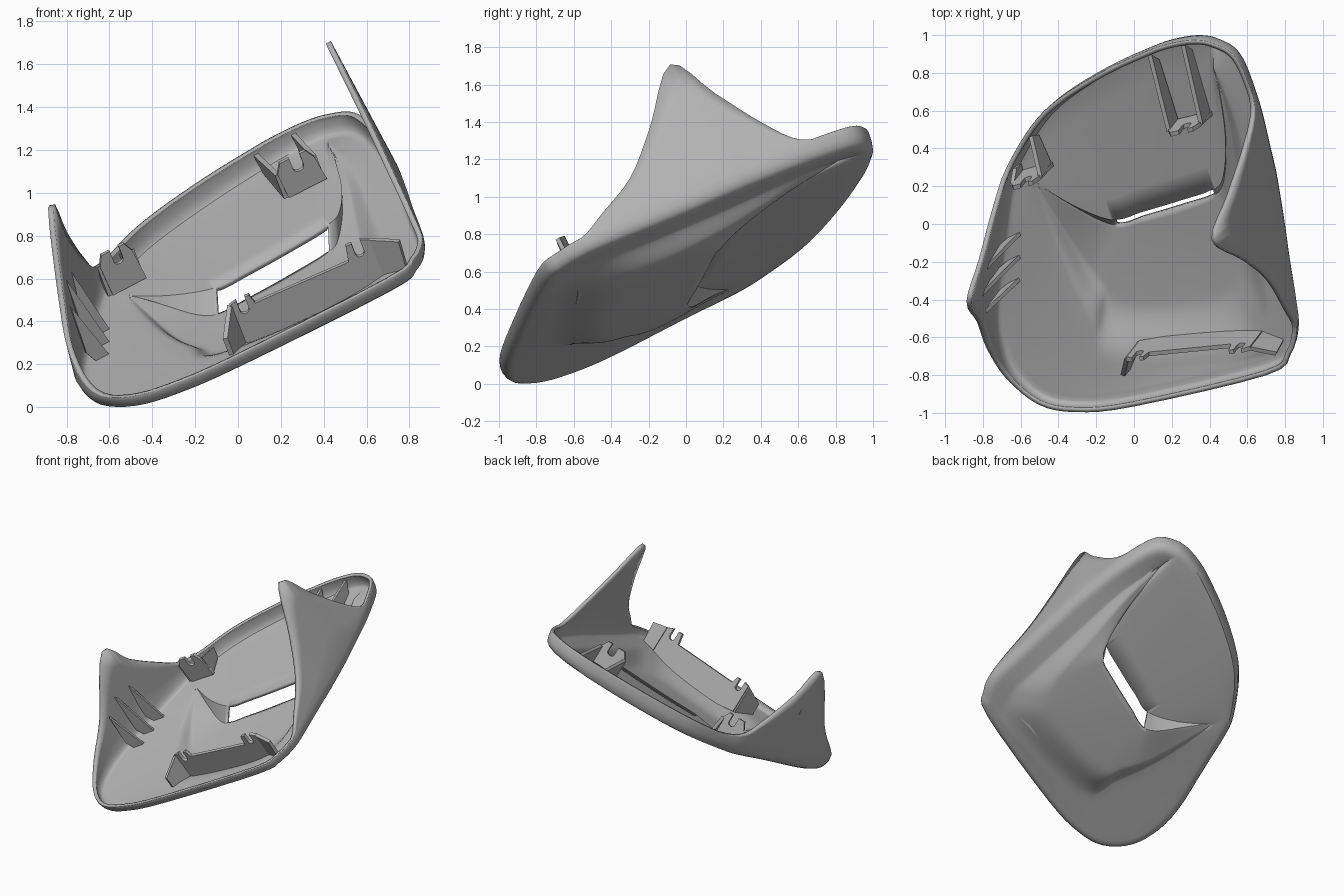
import bpy, bmesh, math
from mathutils import Vector

if "Cube" in bpy.data.objects:
    bpy.data.objects.remove(bpy.data.objects["Cube"])

grey = bpy.data.materials.new("plain_grey")
grey.use_nodes = True
grey.diffuse_color = (0.45, 0.45, 0.45, 1)
grey.node_tree.nodes["Principled BSDF"].inputs["Base Color"].default_value = (0.45, 0.45, 0.45, 1)

SLOPE_X, SLOPE_Y, BASE = 0.389, 0.501, 0.71
UP = Vector((-SLOPE_X, -SLOPE_Y, 1)).normalized()


def place(x, y, rise=0.0, drop=0.0):
    """Point over the tilted rim plane: rise along its normal, drop straight down."""
    return Vector((x, y, BASE + SLOPE_X * x + SLOPE_Y * y - drop)) + UP * rise


def floor_drop(x, y):
    """The floor is a shallow dish, deepest near the slot."""
    return 0.137 - 0.075 * ((x - .05) ** 2 + (y - .05) ** 2)


def smooth(t):
    t = max(0.0, min(1.0, t))
    return t * t * (3 - 2 * t)


def spline(keys, n):
    """Smooth curve through all keys but the first and last, n samples a span."""
    k = [Vector(p) for p in keys]
    out = []
    for a, b, c, d in zip(k, k[1:], k[2:], k[3:]):
        for i in range(n):
            t = i / n
            out.append(0.5 * (2 * b + (c - a) * t + (2 * a - 5 * b + 4 * c - d) * t * t
                              + (3 * b - a - 3 * c + d) * t ** 3))
    return out + [k[-2]]


def finish(bm, name, angle=35):
    bmesh.ops.remove_doubles(bm, verts=bm.verts, dist=0.0005)
    bmesh.ops.recalc_face_normals(bm, faces=bm.faces)
    mesh = bpy.data.meshes.new(name)
    bm.to_mesh(mesh)
    bm.free()
    mesh.materials.append(grey)
    ob = bpy.data.objects.new(name, mesh)
    bpy.context.collection.objects.link(ob)
    bpy.ops.object.select_all(action='DESELECT')
    ob.select_set(True)
    bpy.context.view_layer.objects.active = ob
    bpy.ops.object.shade_smooth_by_angle(angle=math.radians(angle))
    return ob


def sheet(bm, rows, keep=lambda i: True):
    grid = [[bm.verts.new(p) for p in row] for row in rows]
    for r, s in zip(grid, grid[1:]):
        for i in range(len(r) - 1):
            if keep(i):
                bm.faces.new((r[i], r[i + 1], s[i + 1], s[i]))


# Rim outline (x, y, height of the edge above the rim plane), from the back round
rim_back = [(.41, .955, 0), (.35, .967, 0), (.28, .965, 0), (.18, .945, 0), (.08, .91, 0),
            (-.14, .81, 0), (-.37, .67, 0), (-.52, .53, 0), (-.655, .31, .05)]
rim_front = [(-.655, .31, .05), (-.69, .17, .2), (-.71, 0, .43), (-.725, -.13, .65), (-.755, -.4, .28),
             (-.74, -.6, .13), (-.66, -.8, .03), (-.5, -.94, 0), (-.3, -.98, 0), (0, -.95, 0),
             (.7, -.785, 0), (.82, -.68, 0), (.855, -.55, .01), (.84, -.41, .09), (.805, -.2, .22),
             (.775, 0, .44), (.735, .24, .735), (.705, .37, .47), (.675, .5, .21), (.64, .63, .03),
             (.57, .82, 0), (.505, .91, 0), (.41, .955, 0)]
# Scoop footprint: stepped back edge with two wings, then the soft front edge
step_keys = [(.43, .83), (.475, .5), (.47, .28), (.42, .19), (.25, .13), (.05, .07),
             (-.1, .03), (-.3, .1), (-.52, .23)]
soft_keys = [(-.52, .23), (-.46, .02), (-.36, -.25), (-.24, -.5), (-.11, -.73), (.56, -.71),
             (.71, -.55), (.69, -.25), (.62, .2), (.56, .5), (.49, .7), (.43, .83)]

outline = (spline([rim_front[-2]] + rim_back + [rim_front[1]], 11)[:-1]
           + spline([rim_back[-2]] + rim_front + [rim_back[1]], 4)[:-1])
step = spline(step_keys[:1] + step_keys + step_keys[-1:], 11)
soft = spline(soft_keys[:1] + soft_keys + soft_keys[-1:], 8)
footprint = step[:-1] + soft[:-1]
N = len(step) - 1
SLOT = (N * 3 // 8, N * 6 // 8)
DEPTH = 0.115

# Outer part of the shell: floor, tight wall, rim and the two raised fins
columns = []
for i, (p, c) in enumerate(zip(outline, footprint)):
    t = outline[(i + 1) % len(outline)] - outline[i - 1]
    inward = Vector((-t.y, t.x, 0)).normalized()
    wall = 0.08 + 0.03 * p.y - 0.04 * p.x * max(p.y, 0)
    fin = max(p.z, 0.012)
    start = place(c.x, c.y, 0, floor_drop(c.x, c.y))

    def edge(inset, rise):
        q = p + inward * inset
        return place(q.x, q.y, rise)
    foot = edge(.05, -wall)
    col = [start.lerp(foot, k / 6) for k in range(7)]
    col += [edge(.028, -wall * .95), edge(.013, -wall * .78), edge(.005, -wall * .45), edge(0, 0)]
    col += [edge(.1 * fin * k / 4, fin * k / 4) for k in range(1, 5)]
    columns.append(col)
columns.append(columns[0])

# Scoop: full depth at the slot, fading to nothing at the wing tips and the soft edge
lip, panel, scoop = [], [], []
for i, b in enumerate(step):
    f = soft[N - i]
    full = smooth(min(i / SLOT[0], (N - i) / (N - SLOT[1])))
    low = b + Vector((.008, -.026)) * full * full
    row = []
    for k in range(25):
        s = k / 24
        q = low.lerp(f, s)
        fade = (1 - .2 * s) * (1 - smooth((s - .58) / .42))
        row.append(place(q.x, q.y, 0, floor_drop(q.x, q.y) + DEPTH * full * fade))
    scoop.append(row)
    lip.append(row[0])
    panel.append(place(b.x, b.y, 0, floor_drop(b.x, b.y)))

bm = bmesh.new()
sheet(bm, list(zip(*columns)))
sheet(bm, list(zip(*scoop)))
sheet(bm, [panel, lip], lambda i: not SLOT[0] <= i < SLOT[1])
shell = finish(bm, "shell")
solid = shell.modifiers.new("thickness", 'SOLIDIFY')
solid.thickness = 0.026
solid.offset = 0


def plate(name, a, b, profile, thick=0.024):
    """Upright plate from a to b; profile holds (fraction along, height) pairs."""
    a, b = Vector(a), Vector(b)
    d = (b - a).normalized()
    side = place(-d.y, d.x) - place(0, 0)
    side = side.normalized() * thick / 2
    bm = bmesh.new()
    pts = [place(*(a.lerp(b, u)), h) for u, h in profile]
    front = [bm.verts.new(p - side) for p in pts]
    back = [bm.verts.new(p + side) for p in pts]
    bm.faces.new(front)
    bm.faces.new(back[::-1])
    for i in range(len(pts)):
        j = (i + 1) % len(pts)
        bm.faces.new((front[i], back[i], back[j], front[j]))
    return finish(bm, name, 30)


def notch(mid, half, top, depth):
    """Rounded U cut in a top edge, listed right to left."""
    arc = [(mid + half * math.cos(t * math.pi / 6), top - depth - .02 * math.sin(t * math.pi / 6))
           for t in range(7)]
    return [(mid + half, top)] + arc + [(mid - half, top)]


# Gusset ribs inside the left fin
for i, (y, top) in enumerate([(-.08, .36), (-.20, .33), (-.32, .25)]):
    plate(f"fin_rib_{i + 1}", (-.625, y), (-.71, y - .04),
          [(0, -.075), (.7, -.065), (1, 0), (1 - .4 * top, top)], 0.02)

# Notched brackets, each braced back to the wall by two gussets
for name, a, b, wall_a, wall_b, top in [
        ("left_bracket", (-.62, .24), (-.47, .28), (-.635, .29), (-.55, .46), .13),
        ("back_bracket", (.20, .51), (.37, .55), (.08, .89), (.255, .945), .1)]:
    plate(name, a, b, [(.05, -.08), (1.1, -.08), (1, top - .05), (.85, top)]
          + notch(.55, .14, top, .06) + [(.15, top), (0, top - .05)])
    for tag, p, q in (("right", a, wall_a), ("left", b, wall_b)):
        plate(f"{name}_{tag}_gusset", p, q, [(0, -.08), (.85, -.08), (1, -.01), (0, top - .05)])

# Long front plate with a notched horn at each end and short return flanges
a, b = (.0, -.665), (.66, -.6)
plate("front_plate", a, b,
      [(0, -.09), (.3, -.125), (.7, -.125), (1, -.08), (1, .14)] + notch(.91, .03, .16, .06)
      + [(.84, .16), (.82, .08), (.16, .08), (.14, .13)] + notch(.08, .03, .13, .06) + [(0, .12)])
plate("front_plate_right_flange", a, (-.05, -.79), [(0, -.09), (1, -.06), (1, .03), (0, .12)])
plate("front_plate_left_flange", b, (.785, -.645), [(0, -.08), (.9, -.06), (1, .1), (0, .14)])
